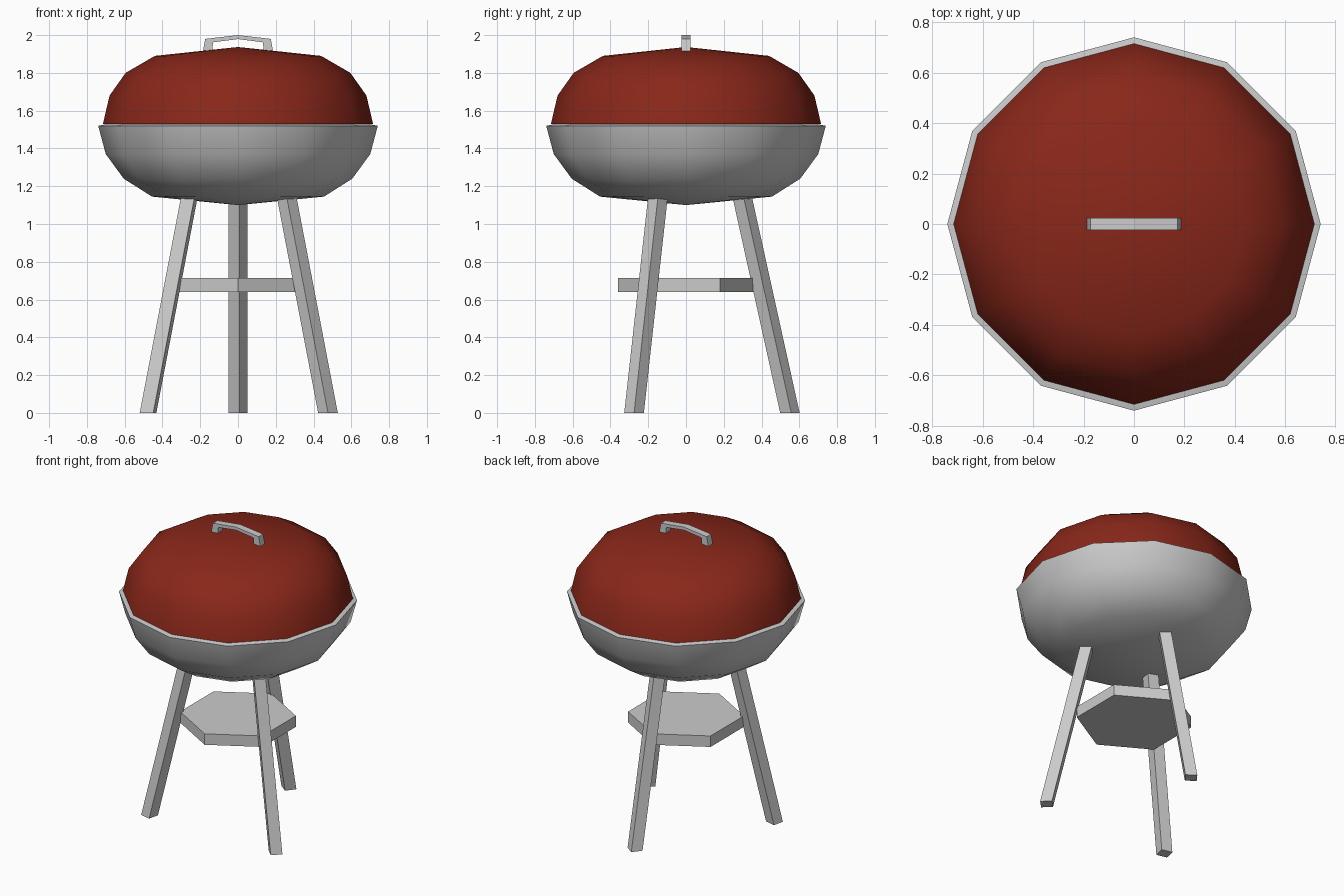
import bpy, bmesh
from math import sin, cos, radians, pi

if "Cube" in bpy.data.objects:
    bpy.data.objects.remove(bpy.data.objects["Cube"])


def finish(name, bm, smooth=False, mat=None):
    bmesh.ops.recalc_face_normals(bm, faces=bm.faces)
    me = bpy.data.meshes.new(name)
    bm.to_mesh(me)
    bm.free()
    ob = bpy.data.objects.new(name, me)
    bpy.context.collection.objects.link(ob)
    if mat:
        me.materials.append(mat)
    if smooth:
        bpy.ops.object.select_all(action='DESELECT')
        ob.select_set(True)
        bpy.context.view_layer.objects.active = ob
        bpy.ops.object.shade_smooth_by_angle(angle=radians(32))
    return ob


def loft(bm, rings):
    """Skin rings of equal vertex count; single-point rings become fans, open ends get caps."""
    rows = [[bm.verts.new(p) for p in r] for r in rings]
    for a, b in zip(rows, rows[1:]):
        n = max(len(a), len(b))
        for i in range(n):
            j = (i + 1) % n
            if len(a) == 1:
                bm.faces.new((a[0], b[j], b[i]))
            elif len(b) == 1:
                bm.faces.new((a[i], a[j], b[0]))
            else:
                bm.faces.new((a[i], a[j], b[j], b[i]))
    for end in (rows[0], rows[-1]):
        if len(end) > 2:
            bm.faces.new(end)


def ring(r, z, n, cx=0, cy=0, rot=0):
    if r == 0:
        return [(cx, cy, z)]
    return [(cx + r * cos(rot + 2 * pi * i / n), cy + r * sin(rot + 2 * pi * i / n), z)
            for i in range(n)]


def turned(name, profile, n, rot=0, smooth=False, mat=None):
    bm = bmesh.new()
    loft(bm, [ring(r, z, n, rot=rot) for r, z in profile])
    return finish(name, bm, smooth, mat)


red = bpy.data.materials.new("red_enamel")
red.diffuse_color = (0.25, 0.02, 0.01, 1)
red.use_nodes = True
red.node_tree.nodes["Principled BSDF"].inputs["Base Color"].default_value = red.diffuse_color

# Twelve-sided bowl and lid
turned("bowl", [(0, 1.10), (0.455, 1.145), (0.605, 1.24), (0.70, 1.37),
                (0.74, 1.52), (0.69, 1.53)], 12, smooth=True)
turned("lid", [(0.715, 1.53), (0.68, 1.68), (0.595, 1.80), (0.44, 1.89), (0, 1.937)],
       12, smooth=True, mat=red)

# Hexagonal shelf
turned("shelf", [(0.36, 0.64), (0.36, 0.715)], 6, rot=pi / 2)

# Three splayed square legs, cut level with the ground
for name, ang, twist in (("back_leg", 90, 8), ("left_leg", 210, 32), ("right_leg", 330, 0)):
    a = radians(ang)
    bm = bmesh.new()
    loft(bm, [ring(0.052, z, 4, r * cos(a), r * sin(a), radians(twist))
              for r, z in ((0.55, 0), (0.285, 1.2))])
    finish(name, bm)

# Bent strap handle: half outline mirrored in x, extruded in y
outer = [(0.188, 1.905), (0.173, 1.98)]
inner = [(0.132, 1.962), (0.138, 1.905)]
outline = ([(-x, z) for x, z in outer] + [(0, 2.0)] + outer[::-1]
           + inner[::-1] + [(0, 1.979)] + [(-x, z) for x, z in inner])
bm = bmesh.new()
loft(bm, [[(x, y, z) for x, z in outline] for y in (-0.024, 0.024)])
finish("handle", bm)
